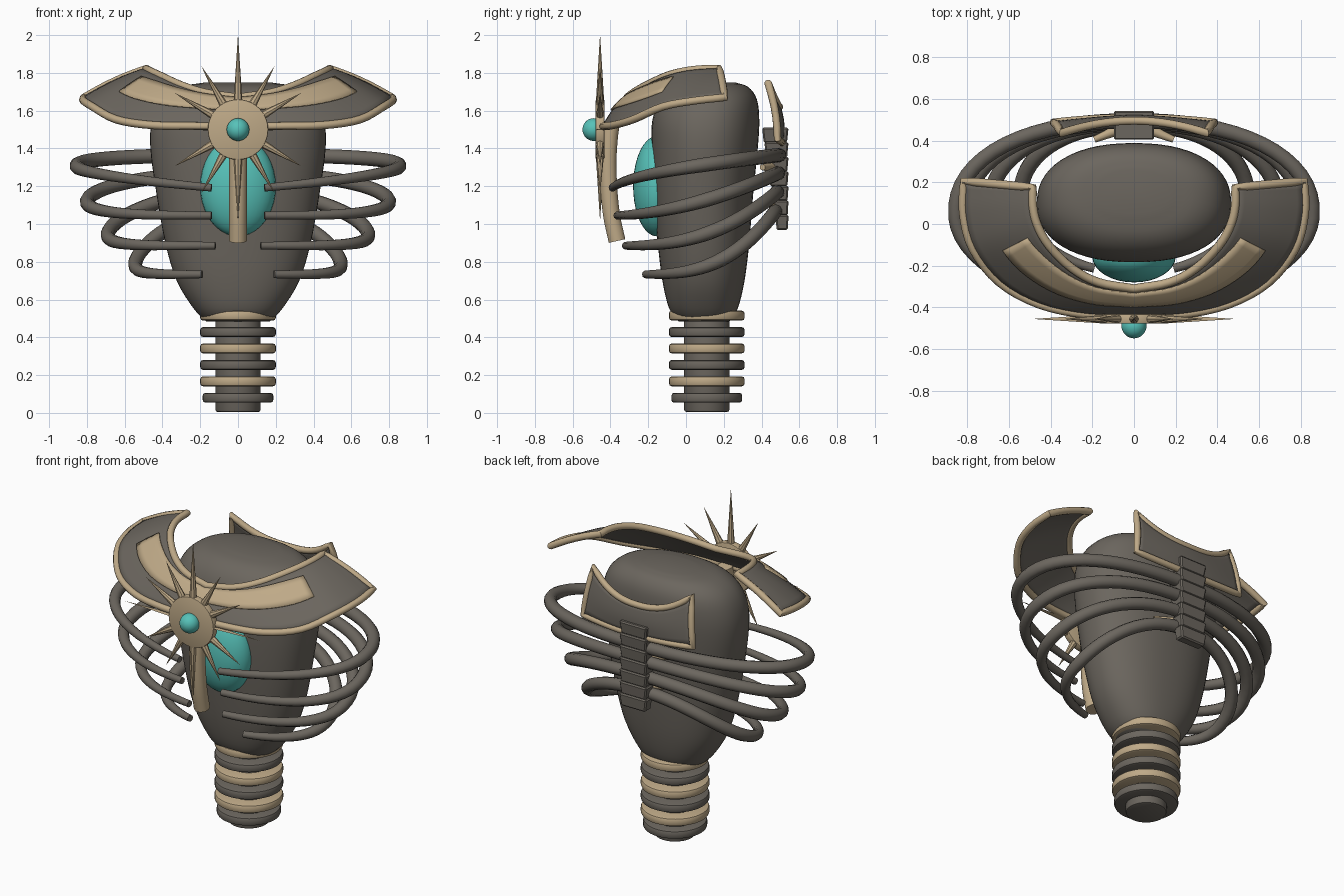
import bpy, bmesh, math
from mathutils import Vector, Matrix

if "Cube" in bpy.data.objects:
    bpy.data.objects.remove(bpy.data.objects["Cube"])


def material(name, col):
    m = bpy.data.materials.new(name)
    m.diffuse_color = (*col, 1)
    m.use_nodes = True
    m.node_tree.nodes["Principled BSDF"].inputs["Base Color"].default_value = m.diffuse_color
    return m


DARK = material("dark_stone", (0.148, 0.133, 0.113))
GOLD = material("pale_gold", (0.52, 0.40, 0.245))
TEAL = material("teal", (0.095, 0.54, 0.485))


def finish(ob, mat, angle=40):
    ob.data.materials.clear()
    ob.data.materials.append(mat)
    bpy.ops.object.select_all(action='DESELECT')
    ob.select_set(True)
    bpy.context.view_layer.objects.active = ob
    bpy.ops.object.shade_smooth_by_angle(angle=math.radians(angle))
    return ob


def from_bmesh(name, bm, mat, angle=40):
    bmesh.ops.recalc_face_normals(bm, faces=bm.faces)
    me = bpy.data.meshes.new(name)
    bm.to_mesh(me)
    bm.free()
    ob = bpy.data.objects.new(name, me)
    bpy.context.collection.objects.link(ob)
    return finish(ob, mat, angle)


def spline(pts, u):
    """Catmull-Rom point at u in 0..1."""
    n = len(pts) - 1
    i = min(int(u * n), n - 1)
    t = u * n - i
    p1, p2 = Vector(pts[i]), Vector(pts[i + 1])
    p0 = Vector(pts[i - 1]) if i > 0 else 2 * p1 - p2
    p3 = Vector(pts[i + 2]) if i + 2 <= n else 2 * p2 - p1
    return 0.5 * (2 * p1 + (p2 - p0) * t + (2 * p0 - 5 * p1 + 4 * p2 - p3) * t * t
                  + (3 * p1 - p0 - 3 * p2 + p3) * t ** 3)


def tube(name, pts, r, mat, closed=False, radii=None):
    cu = bpy.data.curves.new(name, 'CURVE')
    cu.dimensions = '3D'
    cu.bevel_depth = r
    cu.bevel_resolution = 3
    cu.use_fill_caps = True
    sp = cu.splines.new('POLY')
    sp.points.add(len(pts) - 1)
    for i, p in enumerate(pts):
        sp.points[i].co = (*p, 1)
        sp.points[i].radius = radii[i] if radii else 1
    sp.use_cyclic_u = closed
    ob = bpy.data.objects.new(name, cu)
    bpy.context.collection.objects.link(ob)
    bpy.ops.object.select_all(action='DESELECT')
    ob.select_set(True)
    bpy.context.view_layer.objects.active = ob
    bpy.ops.object.convert(target='MESH')
    return finish(bpy.context.object, mat)


def ball(name, loc, size, mat):
    bm = bmesh.new()
    bmesh.ops.create_uvsphere(bm, u_segments=32, v_segments=20, radius=1)
    bm.transform(Matrix.Translation(loc) @ Matrix.Diagonal((*size, 1)))
    return from_bmesh(name, bm, mat)


def disc(name, loc, r, h, mat, rot=Matrix(), bevel=0.012):
    bm = bmesh.new()
    bmesh.ops.create_cone(bm, cap_ends=True, segments=40, radius1=r, radius2=r, depth=h)
    rim = [e for e in bm.edges if abs(e.verts[0].co.z - e.verts[1].co.z) < 1e-5]
    bmesh.ops.bevel(bm, geom=rim, offset=bevel, segments=2, affect='EDGES', profile=0.5)
    bm.transform(Matrix.Translation(loc) @ rot)
    return from_bmesh(name, bm, mat)


def sheet(name, surf, us, vs, mat, thick):
    """Plate from surf(u, v)."""
    bm = bmesh.new()
    rows = [[bm.verts.new(surf(u, v)) for v in vs] for u in us]
    for a, b in zip(rows, rows[1:]):
        for j in range(len(vs) - 1):
            bm.faces.new((a[j], b[j], b[j + 1], a[j + 1]))
    ob = from_bmesh(name, bm, mat)
    mod = ob.modifiers.new("thickness", 'SOLIDIFY')
    mod.thickness = thick
    mod.offset = 0
    return ob


def span(a, b, n):
    return [a + (b - a) * i / n for i in range(n + 1)]


def border(surf, nu, nv):
    return ([surf(u, 0) for u in span(-1, 1, nu)] + [surf(1, v) for v in span(0, 1, nv)[1:]]
            + [surf(u, 1) for u in span(1, -1, nu)[1:]] + [surf(-1, v) for v in span(1, 0, nv)[1:-1]])


# Torso: lofted rings of (half width, front y, back y, height)
PROFILE = [(.17, -.04, .23, .485), (.237, -.09, .275, .555), (.325, -.125, .31, .7),
           (.385, -.15, .335, .9), (.43, -.172, .355, 1.15), (.464, -.182, .38, 1.4),
           (.455, -.178, .388, 1.55), (.405, -.135, .375, 1.66), (.31, -.06, .33, 1.725),
           (.17, .05, .26, 1.75)]
bm = bmesh.new()
rings = []
for k in range(37):
    a = spline([p[:3] for p in PROFILE], k / 36)
    z = spline([(p[3], 0, 0) for p in PROFILE], k / 36).x
    ring = []
    for s in range(56):
        th = math.tau * s / 56
        c, d = math.cos(th), math.sin(th)
        x = a.x * math.copysign(abs(c) ** 0.88, c)
        y = (a.y + a.z) / 2 + (a.z - a.y) / 2 * math.copysign(abs(d) ** 0.88, d)
        ring.append(bm.verts.new((x, y, z)))
    rings.append(ring)
for a, b in zip(rings, rings[1:]):
    for s in range(56):
        bm.faces.new((a[s], a[(s + 1) % 56], b[(s + 1) % 56], b[s]))
bm.faces.new(rings[0])
bm.faces.new(rings[-1])
from_bmesh("torso", bm, DARK, 60)

# Glowing chest core
ball("chest_core", (0, -.155, 1.2), (.2, .125, .265), TEAL)

# Waist column with alternating rings
disc("waist_column", (0, .11, .255), .12, .5, DARK)
for i in range(6):
    disc("waist_ring", (0, .11, .08 + .087 * i), .187 if i == 0 else .2, .052,
         GOLD if i % 2 else DARK, bevel=.014)

# Ribs: start x, half width, front y, back y, front z, back z, rise power
RIBS = [(.14, .855, -.395, .495, 1.18, 1.365, .55), (.14, .80, -.37, .49, 1.045, 1.27, 1.7),
        (.12, .69, -.325, .485, .885, 1.17, 2.4), (.19, .545, -.235, .475, .733, 1.07, 2.8)]
for x0, a, y0, y1, z0, z1, p in RIBS:
    t0 = math.asin(x0 / a)
    yc, b = (y0 + y1) / 2, (y1 - y0) / 2
    for side in (-1, 1):
        pts = []
        for t in span(t0, math.pi - .03, 28):
            s, c = math.sin(t), math.cos(t)
            if c < 0:   # fuller curve at the back
                s, c = s ** .9, -(-c) ** .9
            y = yc - b * c
            pts.append((side * a * s, y, z0 + (z1 - z0) * ((y - y0) / (y1 - y0)) ** p))
        tube("rib", pts, .038, DARK, radii=span(.55, 1.0, 14) + [1.0] * 14)

# Spine blocks: common outer face, deeper towards the top
for i in range(7):
    z = 1.008 + .077 * i
    depth = .068 + .012 * i
    bm = bmesh.new()
    bmesh.ops.create_cube(bm, size=1)
    for v in bm.verts:
        k = 1 if v.co.z > 0 else .88
        v.co = Vector((v.co.x * .195 * k, v.co.y * depth * k, v.co.z * .08))
    bmesh.ops.bevel(bm, geom=bm.edges[:], offset=.008, segments=1, affect='EDGES')
    bm.transform(Matrix.Translation((0, .543 - depth / 2, z)))
    from_bmesh("spine_block", bm, DARK, 20)
# Small pegs beside the spine
for z in (1.11, 1.30):
    for side in (-1, 1):
        tube("spine_peg", [(side * .08, .45, z), (side * .19, .405, z)], .026, GOLD, radii=[1, .6])

# Shoulder collar
INNER = [(0, -.31, 1.67), (.17, -.28, 1.695), (.30, -.21, 1.735), (.41, -.10, 1.785),
         (.465, 0, 1.81), (.485, .09, 1.82), (.485, .175, 1.822)]
OUTER = [(0, -.437, 1.515), (.23, -.433, 1.518), (.455, -.385, 1.523), (.645, -.28, 1.553),
         (.772, -.12, 1.622), (.818, .05, 1.653), (.815, .205, 1.67)]


def collar(u, v, lift=0):
    p = spline(INNER, abs(u)).lerp(spline(OUTER, abs(u)), v)
    bulge = .012 * math.sin(math.pi * v)
    p += Vector((0, -.5 * (1 - abs(u)), 1)) * (bulge + lift)
    return Vector((math.copysign(p.x, u), p.y, p.z))


def inlay(u, v):
    k = (abs(u) / .61) ** 2
    return collar(u, (.12 + .09 * k) * (1 - v) + (.59 + .03 * k) * v, .012)


sheet("collar", collar, span(-1, 1, 48), span(0, 1, 8), DARK, .016)
sheet("collar_inlay", inlay, span(-.61, .61, 32), span(0, 1, 4), GOLD, .009)
tube("collar_trim", border(collar, 48, 6), .021, GOLD, closed=True)


# Back plate
def back(u, v):
    top = Vector((.35 * u, .495 - .06 * u * u, 1.62 + .125 * abs(u) ** 2.5))
    low = Vector((.388 * u, .508 - .023 * u * u, 1.432 + .018 * u * u))
    p = top.lerp(low, v)
    p.y += .012 * math.sin(math.pi * v)
    return p


sheet("back_plate", back, span(-1, 1, 20), span(0, 1, 6), DARK, .016)
tube("back_plate_trim", border(back, 20, 5), .02, GOLD, closed=True)

# Breastbone bar
BAR = [(0, -.395, 1.53), (0, -.405, 1.46), (0, -.413, 1.33), (0, -.408, 1.18), (0, -.393, 1.04), (0, -.365, .91)]
tube("breastbone", [spline(BAR, u) for u in span(0, 1, 20)], .047, GOLD)

# Sun medallion
C = Vector((0, -.455, 1.5))
disc("medallion", C, .16, .046, GOLD, Matrix.Rotation(math.pi / 2, 4, 'X'), .006)
ball("medallion_gem", (0, -.488, 1.5), (.06, .06, .06), TEAL)
for i in range(12):
    length = .5 if i == 0 else .48 if i % 3 == 0 else .385
    bm = bmesh.new()
    bmesh.ops.create_cone(bm, cap_ends=True, segments=8, radius1=.026, radius2=.0005, depth=length - .145)
    flat = .12 if i in (3, 9) else .9   # side rays are needle thin
    bm.transform(Matrix.Translation(C) @ Matrix.Rotation(math.tau * i / 12, 4, 'Y')
                 @ Matrix.Translation((0, 0, .145 + (length - .145) / 2))
                 @ Matrix.Diagonal((flat, .85, 1, 1)))
    from_bmesh("sun_ray", bm, GOLD)
